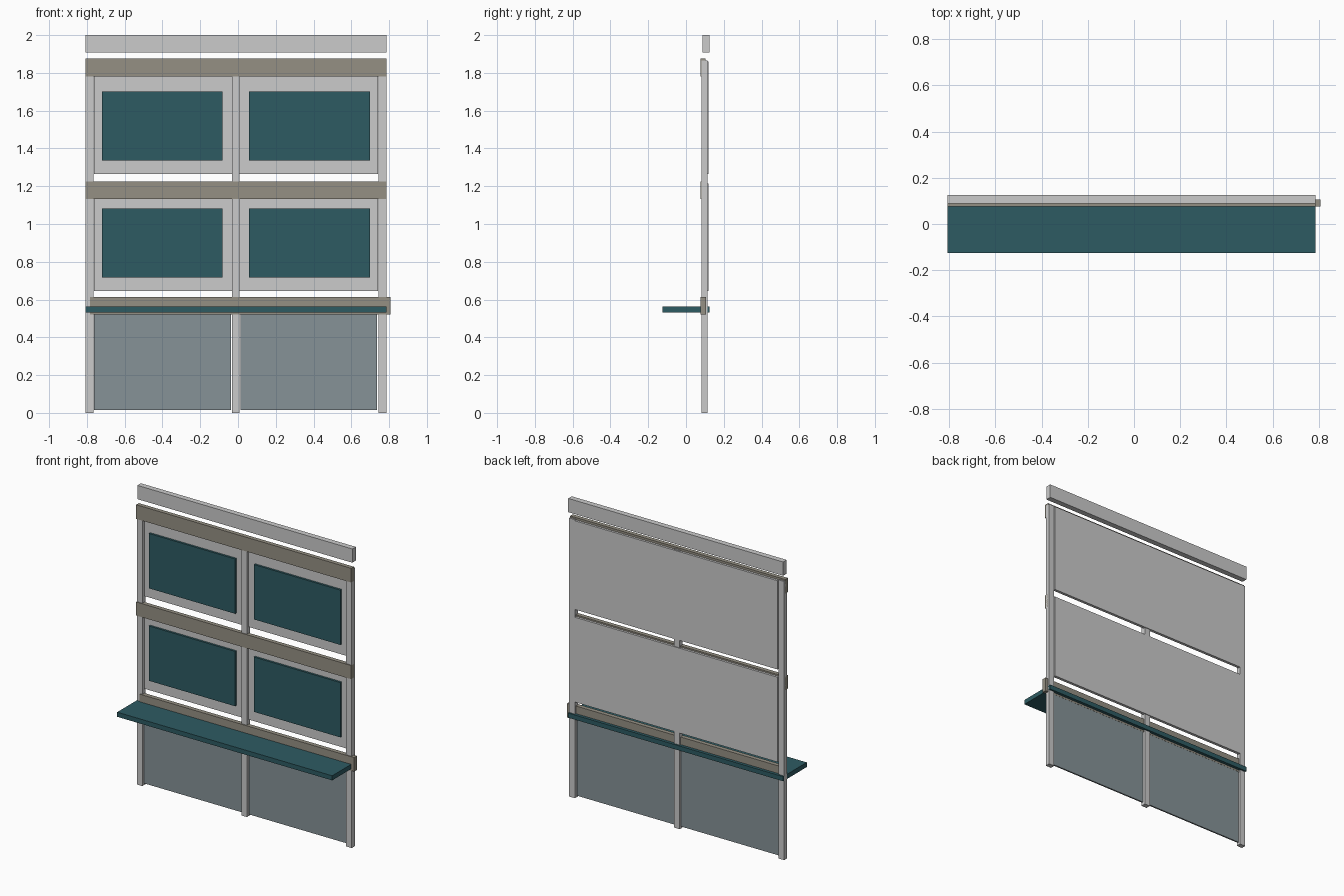
import bpy

if "Cube" in bpy.data.objects:
    bpy.data.objects.remove(bpy.data.objects["Cube"])


def material(name, rgb):
    m = bpy.data.materials.new(name)
    m.diffuse_color = (*rgb, 1)
    m.use_nodes = True
    m.node_tree.nodes["Principled BSDF"].inputs["Base Color"].default_value = m.diffuse_color
    return m


GREY = material("light grey", (0.60, 0.60, 0.60))
TAUPE = material("taupe", (0.30, 0.28, 0.23))
TEAL = material("dark teal", (0.027, 0.105, 0.123))
SLATE = material("slate", (0.24, 0.29, 0.31))


def box(name, x, y, z, mat):
    """Box from (min, max) ranges on each axis."""
    bpy.ops.mesh.primitive_cube_add(size=1)
    o = bpy.context.object
    o.name = name
    o.location = [(a + b) / 2 for a, b in (x, y, z)]
    o.scale = [b - a for a, b in (x, y, z)]
    bpy.ops.object.transform_apply(location=True, rotation=True, scale=True)
    o.data.materials.append(mat)
    return o


LEFT, RIGHT = -0.807, 0.785

# Upright posts
for side, x in (("left", (LEFT, -0.766)), ("middle", (-0.033, 0.008)), ("right", (0.743, RIGHT))):
    box(side + "_post", x, (0.082, 0.114), (0, 1.865), GREY)

# Floating header board above the frame
box("header_board", (LEFT, RIGHT), (0.088, 0.125), (1.908, 2.0), GREY)

# Horizontal rails; the lowest one is shifted slightly sideways
box("top_rail", (LEFT, RIGHT), (0.076, 0.104), (1.78, 1.875), TAUPE)
box("middle_rail", (LEFT, RIGHT), (0.076, 0.104), (1.133, 1.224), TAUPE)
box("lower_rail", (-0.783, 0.807), (0.076, 0.105), (0.52, 0.614), TAUPE)

# Counter shelf passing through the frame
box("counter_shelf", (LEFT, RIGHT), (-0.125, 0.125), (0.532, 0.563), TEAL)

# Backing boards with two raised panels each
for level, back, panel in (("upper", (1.266, 1.86), (1.335, 1.702)),
                           ("lower", (0.646, 1.214), (0.716, 1.083))):
    box(level + "_backing_board", (-0.762, 0.742), (0.100, 0.119), back, GREY)
    for side, x in (("left", (-0.721, -0.081)), ("right", (0.057, 0.698))):
        box(f"{level}_{side}_panel", x, (0.086, 0.102), panel, TEAL)

# Thin base panels between the posts
for side, x in (("left", (-0.762, -0.037)), ("right", (0.014, 0.736))):
    box(side + "_base_panel", x, (0.094, 0.104), (0.015, 0.533), SLATE)
